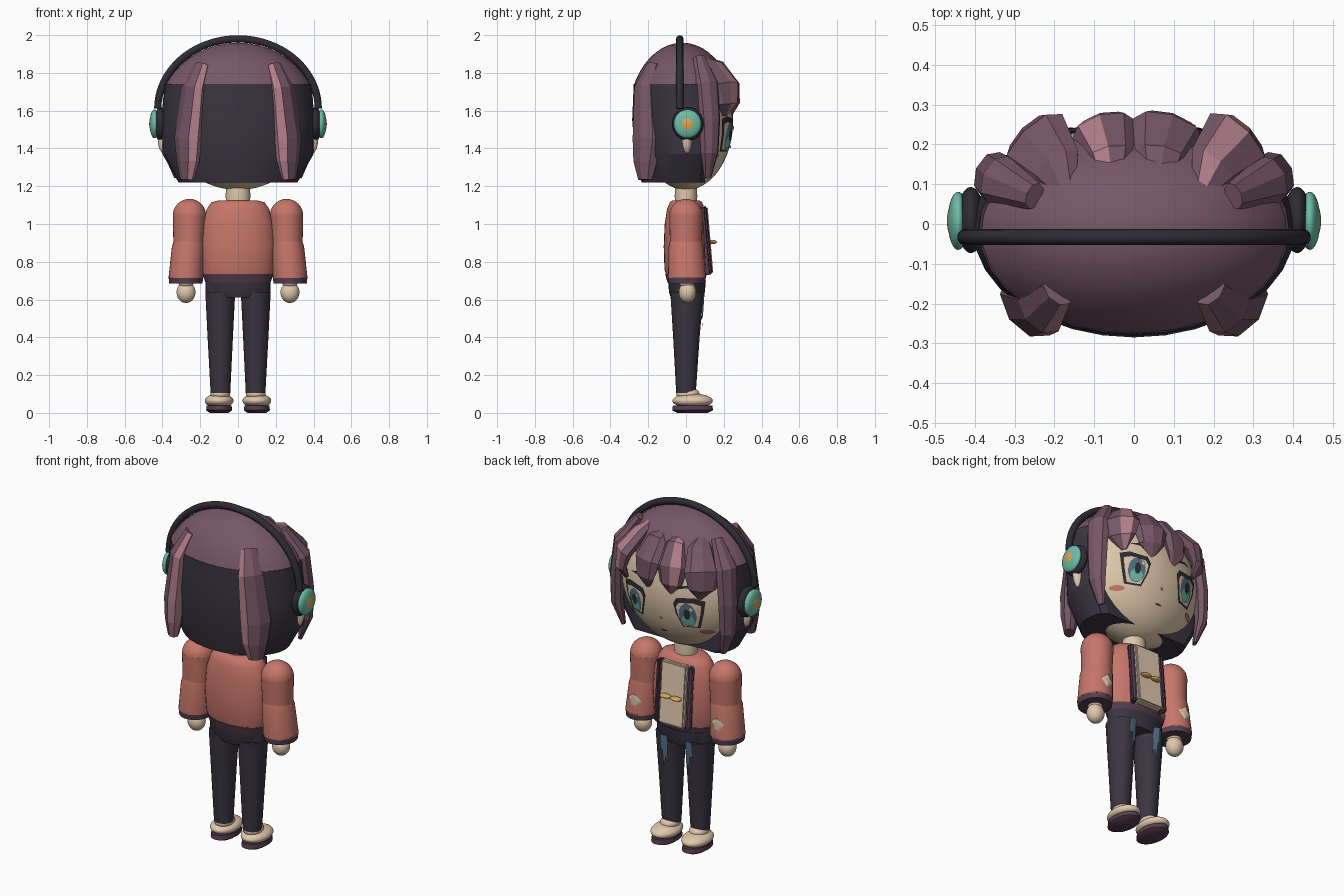
import bpy, bmesh, math
from mathutils import Vector, Matrix

cube = bpy.data.objects.get("Cube")
if cube:
    bpy.data.objects.remove(cube, do_unlink=True)


def material(name, hexa):
    c = [int(hexa[i:i + 2], 16) / 255 for i in (0, 2, 4)]
    lin = [v / 12.92 if v < .04045 else ((v + .055) / 1.055) ** 2.4 for v in c] + [1]
    m = bpy.data.materials.new(name)
    m.use_nodes = True
    m.diffuse_color = lin
    m.node_tree.nodes["Principled BSDF"].inputs["Base Color"].default_value = lin
    return m


MAUVE = material("mauve_hair", "775766")
PINK = material("pink_streak", "B37F8B")
DARK = material("dark_charcoal", "3A3440")
BLACK = material("soft_black", "2E2C33")
CORAL = material("coral", "C6766A")
CREAM = material("cream", "E0C8AC")
TEAL = material("teal", "6DBDA8")
GOLD = material("gold", "DBA656")
PLUM = material("plum", "573E50")
BLUE = material("denim_blue", "54718A")


def finish(name, bm, mats, angle=40, normals=True):
    if normals:
        bmesh.ops.recalc_face_normals(bm, faces=bm.faces)
    me = bpy.data.meshes.new(name)
    bm.to_mesh(me)
    bm.free()
    for m in mats:
        me.materials.append(m)
    if angle:
        for p in me.polygons:
            p.use_smooth = True
        me.set_sharp_from_angle(angle=math.radians(angle))
    ob = bpy.data.objects.new(name, me)
    bpy.context.collection.objects.link(ob)
    return ob


def ball(name, c, r, mat, cut=None):
    """Ellipsoid, optionally cut off below a height."""
    bm = bmesh.new()
    bmesh.ops.create_uvsphere(bm, u_segments=40, v_segments=24, radius=1)
    bmesh.ops.transform(bm, matrix=Matrix.Translation(c) @ Matrix.Diagonal((*r, 1)), verts=bm.verts)
    if cut:
        bmesh.ops.bisect_plane(bm, geom=bm.verts[:] + bm.edges[:] + bm.faces[:],
                               plane_co=(0, 0, cut), plane_no=(0, 0, -1), clear_outer=True)
        bmesh.ops.holes_fill(bm, edges=[e for e in bm.edges if e.is_boundary])
    return finish(name, bm, [mat])


def box(name, c, size, mat, tilt=0, turn=0):
    bm = bmesh.new()
    bmesh.ops.create_cube(bm, size=1)
    m = Matrix.Translation(c) @ Matrix.Rotation(tilt, 4, 'X') @ Matrix.Rotation(turn, 4, 'Z')
    bmesh.ops.transform(bm, matrix=m @ Matrix.Diagonal((*size, 1)), verts=bm.verts)
    bmesh.ops.bevel(bm, geom=bm.edges[:], offset=.008, segments=2, affect='EDGES')
    return finish(name, bm, [mat])


def skin_rings(bm, rings):
    n = len(rings[0])
    for a, b in zip(rings, rings[1:]):
        for k in range(n):
            f = bm.faces.new((a[k], a[(k + 1) % n], b[(k + 1) % n], b[k]))
            f.tag = False
    bm.faces.new(rings[0])
    bm.faces.new(rings[-1])


def loft(name, rows, mat, n=32, front=9, angle=35):
    """Stack of ellipses (cx, cy, z, rx, ry); front limits y for a flat face."""
    bm = bmesh.new()
    rings = []
    for cx, cy, z, rx, ry in rows:
        ts = [2 * math.pi * k / n for k in range(n)]
        rings.append([bm.verts.new((cx + rx * math.cos(t), min(front, cy + ry * math.sin(t)), z)) for t in ts])
    skin_rings(bm, rings)
    return finish(name, bm, [mat], angle)


def lock(name, path, streak=(), n=8):
    """Faceted hair lock along (x, y, z, half width, half depth) points."""
    bm = bmesh.new()
    pts = [Vector(p[:3]) for p in path]
    rings = []
    for i, p in enumerate(pts):
        t = (pts[min(i + 1, len(pts) - 1)] - pts[max(i - 1, 0)]).normalized()
        side = t.cross(p - Vector((0, -.02, 1.5))).normalized()
        out = side.cross(t)
        w, d = path[i][3:]
        rings.append([bm.verts.new(p + side * w * math.cos(k * 2 * math.pi / n)
                                   + out * d * math.sin(k * 2 * math.pi / n)) for k in range(n)])
    skin_rings(bm, rings)
    for i, f in enumerate(bm.faces):
        f.material_index = int(i % n in streak and i < n * (len(pts) - 1))
    return finish(name, bm, [MAUVE, PINK], 0)


def plate(name, pts, mat, surface, lift):
    """Thin painted shape of (x, z) points laid on a surface facing +y."""
    bm = bmesh.new()
    cx, cz = (sum(p[i] for p in pts) / len(pts) for i in (0, 1))
    rings = []
    for s in (1, .66, .33):
        flat = [(cx + (x - cx) * s, cz + (z - cz) * s) for x, z in pts]
        rings.append([bm.verts.new((x, surface(x, z) + lift, z)) for x, z in flat])
    skin_rings(bm, rings)
    bm.faces.ensure_lookup_table()
    outer = bm.faces[len(pts) * 2]
    bmesh.ops.delete(bm, geom=[outer], context='FACES_ONLY')
    for f in bm.faces:
        f.normal_update()
        if f.normal.y < 0:
            f.normal_flip()
    return finish(name, bm, [mat], 0, normals=False)


def oval(cx, cz, rx, rz, n=16):
    return [(cx + rx * math.cos(2 * math.pi * k / n), cz + rz * math.sin(2 * math.pi * k / n)) for k in range(n)]


def face_y(x, z):
    return .25 * math.sqrt(max(0, 1 - (x / .385) ** 2 - ((z - 1.55) / .37) ** 2))


# Head, hair cap and undercut
ball("head", (0, 0, 1.55), (.385, .25, .37), CREAM)
ball("hair_cap", (0, -.02, 1.56), (.43, .285, .4), MAUVE, cut=1.735)
loft("back_hair", [(0, -.01, 1.22, .315, .225), (0, -.01, 1.37, .4, .26), (0, -.01, 1.55, .405, .275),
                   (0, -.015, 1.74, .39, .262)], DARK, front=.1, angle=25)
ball("nose", (0, face_y(0, 1.41), 1.41), (.007, .007, .007), CORAL)
plate("mouth", oval(0, 1.325, .022, .006), PLUM, face_y, .004)

# Fringe, swept forward and down
for i, (x0, x1, w, streak) in enumerate([(-.17, -.25, .1, ()), (-.05, -.075, .085, (2,)),
                                         (.06, .085, .095, ()), (.17, .26, .1, (2,))]):
    dy = -.03 * (i in (0, 3))
    lock(f"fringe_{i + 1}", [(x0, .08, 1.87, .03, .02), (x0 * .7 + x1 * .3, .17 + dy, 1.83, w * .7, .04),
                             (x1, .235 + dy, 1.73, w, .045), (x1 * 1.04, .25 + dy, 1.64, w * .75, .03),
                             (x1 * .93, .235 + dy, 1.575, .015, .01)], streak)

for s, tag in ((1, "left"), (-1, "right")):
    # Long hair locks
    lock(f"back_lock_{tag}", [(s * .19, -.165, 1.84, .045, .035), (s * .235, -.21, 1.72, .075, .05),
                              (s * .265, -.205, 1.45, .092, .06), (s * .265, -.215, 1.33, .075, .05),
                              (s * .27, -.215, 1.235, .045, .03)], (0, 7) if s > 0 else (3, 4))
    lock(f"side_lock_{tag}", [(s * .25, .07, 1.88, .035, .025), (s * .34, .11, 1.74, .065, .045),
                              (s * .36, .125, 1.55, .06, .04), (s * .36, .125, 1.38, .05, .035),
                              (s * .325, .115, 1.245, .02, .012)])

    # Eyes, brows and blush
    ex, ez = s * .17, 1.475
    rim = [(-.08, .05), (-.06, .085), (.04, .095), (.09, .08), (.078, 0), (.05, -.09), (-.04, -.09), (-.068, -.01)]
    plate(f"eye_rim_{tag}", [(ex + s * u, ez + v) for u, v in rim], BLACK, face_y, .006)
    plate(f"eye_white_{tag}", [(ex + s * u * .8, ez - .01 + v * .8) for u, v in rim], CREAM, face_y, .009)
    plate(f"iris_{tag}", oval(ex, ez - .008, .047, .07), BLUE, face_y, .012)
    plate(f"iris_glow_{tag}", oval(ex, ez - .04, .034, .034), TEAL, face_y, .015)
    plate(f"pupil_{tag}", oval(ex, ez - .002, .017, .032), BLACK, face_y, .018)
    plate(f"eye_glint_{tag}", oval(ex - .025, ez + .032, .014, .016, 4), CREAM, face_y, .021)
    plate(f"brow_{tag}", [(s * .1, 1.605), (s * .1, 1.62), (s * .16, 1.637), (s * .21, 1.622), (s * .16, 1.622)],
          BLACK, face_y, .006)
    plate(f"blush_{tag}", oval(s * .245, 1.36, .034, .014), CORAL, face_y, .008)
    ball(f"ear_{tag}", (s * .385, .005, 1.45), (.04, .028, .08), CREAM)

    # Headphone cups
    ball(f"ear_pad_{tag}", (s * .41, .01, 1.53), (.035, .083, .088), BLACK)
    ball(f"ear_cup_{tag}", (s * .442, .008, 1.53), (.026, .073, .076), TEAL)
    ball(f"ear_disc_{tag}", (s * .456, .008, 1.53), (.014, .042, .042), GOLD)

    # Arms
    ball(f"shoulder_{tag}", (s * .257, 0, 1.045), (.088, .088, .088), CORAL)
    loft(f"upper_sleeve_{tag}", [(s * .257, 0, 1.05, .088, .088), (s * .26, 0, .89, .082, .085)], CORAL)
    loft(f"lower_sleeve_{tag}", [(s * .26, 0, .91, .08, .085), (s * .263, 0, .88, .087, .092),
                                 (s * .276, .005, .715, .092, .1)], CORAL)
    loft(f"cuff_{tag}", [(s * .276, .005, .72, .092, .1), (s * .276, .005, .685, .088, .096)], PLUM)
    ball(f"wrist_{tag}", (s * .275, .005, .69), (.04, .042, .03), CREAM)
    ball(f"hand_{tag}", (s * .275, .008, .638), (.05, .046, .056), CREAM)
    plate(f"sleeve_patch_{tag}", [(s * .27 - .045, .8), (s * .27 - .005, .845), (s * .27 + .04, .81),
                                  (s * .27, .755)], CREAM,
          lambda x, z: .098 * math.sqrt(max(0, 1 - ((x - s * .27) / .09) ** 2)), .008)

    # Legs and shoes
    loft(f"trouser_leg_{tag}", [(s * .093, 0, .105, .052, .052), (s * .094, .002, .4, .067, .07),
                                (s * .094, .005, .64, .079, .088)], DARK)
    leg_y = lambda x, z: .003 + (.052 + .066 * (z - .105)) * math.sqrt(max(0, 1 - ((x - s * .094) / .085) ** 2))
    plate(f"worn_denim_{tag}", [(s * u, v) for u, v in ((.06, .64), (.1, .65), (.105, .56), (.09, .57), (.085, .45),
                                                        (.07, .52), (.06, .48))], BLUE, leg_y, .008)
    ball(f"ankle_{tag}", (s * .094, .01, .1), (.052, .062, .035), CREAM)
    ball(f"shoe_{tag}", (s * .1, .035, .064), (.076, .107, .038), CREAM)
    loft(f"sole_{tag}", [(s * .1, .035, 0, .05, .08), (s * .1, .035, .014, .069, .108),
                         (s * .1, .035, .04, .066, .104)], PLUM, angle=60)

    # Jacket front edges and toggles
    box(f"jacket_edge_{tag}", (s * .097, .1, .91), (.03, .05, .36), PLUM, .085, -s * .45)
    ball(f"toggle_{tag}", (s * .034, .142, .905), (.034, .022, .011), GOLD)

# Headband
curve = bpy.data.curves.new("headband", 'CURVE')
curve.dimensions = '3D'
curve.bevel_depth = .02
curve.bevel_resolution = 3
curve.use_fill_caps = True
spline = curve.splines.new('POLY')
arc = [(.425 * math.cos(math.pi * k / 40), 1.61 + .37 * math.sin(math.pi * k / 40)) for k in range(41)]
spline.points.add(len(arc) - 1)
for p, (x, z) in zip(spline.points, arc):
    p.co = (x, -.033, z, 1)
spline.use_smooth = True
curve.materials.append(BLACK)
bpy.context.collection.objects.link(bpy.data.objects.new("headband", curve))

# Torso
loft("neck", [(0, 0, 1.08, .06, .055), (0, 0, 1.15, .066, .06), (0, 0, 1.22, .06, .055)], CREAM)
loft("jacket", [(0, 0, .71, .178, .1), (0, 0, .76, .192, .114), (0, 0, .88, .2, .118), (0, 0, 1.0, .19, .113),
                (0, 0, 1.08, .165, .1), (0, 0, 1.115, .14, .085), (0, 0, 1.125, .1, .07)], CORAL, angle=50)
loft("jacket_hem", [(0, 0, .69, .172, .098), (0, 0, .735, .187, .11)], PLUM)
loft("hips", [(0, .005, .61, .13, .085), (0, .005, .64, .172, .095), (0, .005, .7, .172, .1)], DARK)
box("shirt_front", (0, .107, .915), (.165, .045, .36), CREAM, .085)
